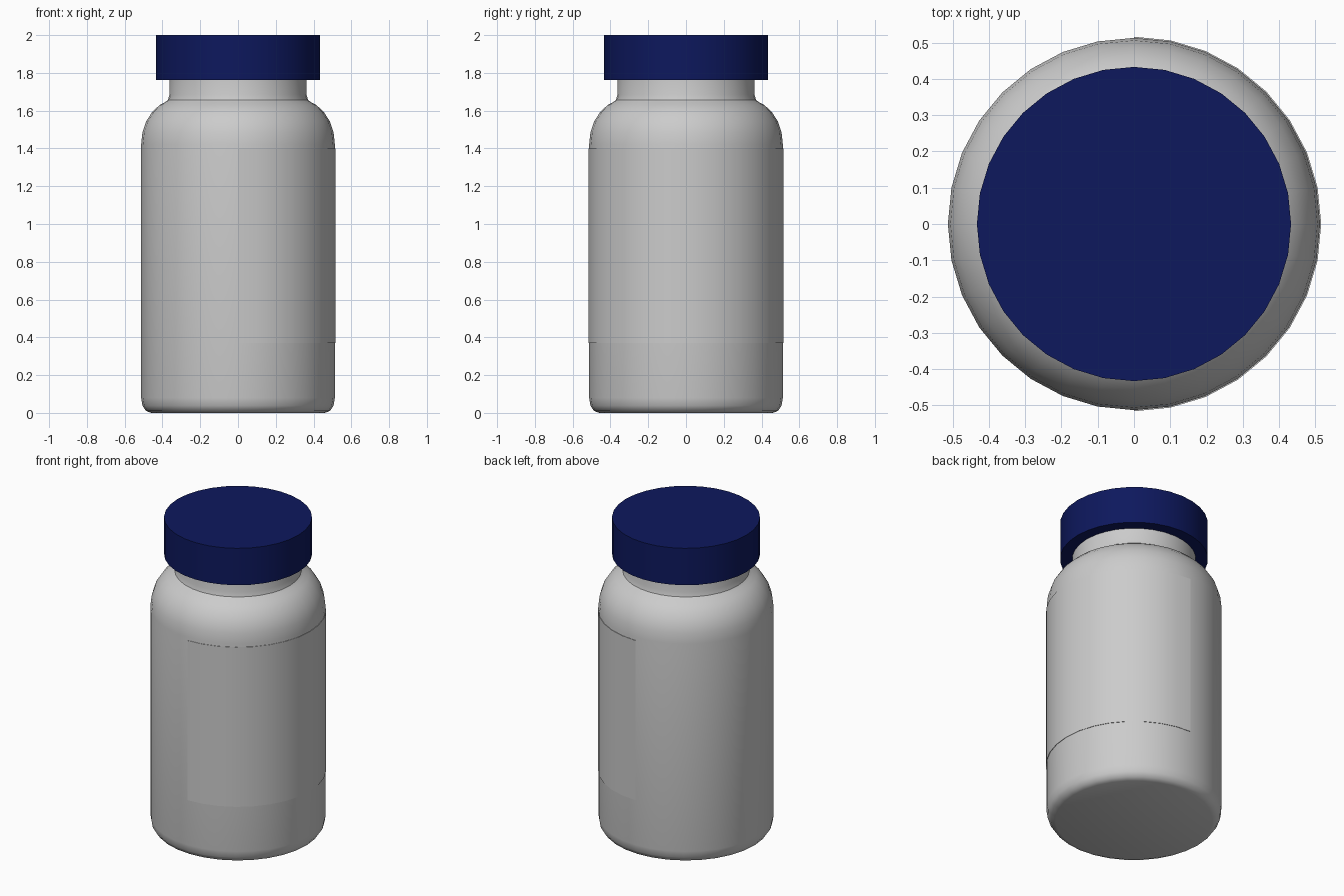
import bpy
import bmesh
from math import cos, sin, pi, radians

SIDES = 32

default_cube = bpy.data.objects.get("Cube")
if default_cube:
    bpy.data.objects.remove(default_cube, do_unlink=True)


def lathe(name, profile, start=0, steps=SIDES, closed_profile=False):
    """Turn an (r, z) profile about the z axis; full turns share their seam."""
    full = steps == SIDES
    bm = bmesh.new()
    rings = []
    for i in range(steps if full else steps + 1):
        a = start + 2 * pi * i / SIDES
        rings.append([bm.verts.new((r * cos(a), r * sin(a), z)) for r, z in profile])
    count = len(profile)
    for i in range(steps):
        a, b = rings[i], rings[(i + 1) % len(rings)]
        for j in range(count if closed_profile else count - 1):
            k = (j + 1) % count
            bm.faces.new((a[j], b[j], b[k], a[k]))
    # close the ends with flat faces
    if full and not closed_profile:
        bm.faces.new([ring[0] for ring in rings])
        bm.faces.new([ring[-1] for ring in rings])
    elif not full:
        bm.faces.new(rings[0])
        bm.faces.new(rings[-1])
    bmesh.ops.recalc_face_normals(bm, faces=bm.faces)
    mesh = bpy.data.meshes.new(name)
    bm.to_mesh(mesh)
    bm.free()
    obj = bpy.data.objects.new(name, mesh)
    bpy.context.collection.objects.link(obj)
    bpy.ops.object.select_all(action='DESELECT')
    obj.select_set(True)
    bpy.context.view_layer.objects.active = obj
    bpy.ops.object.shade_smooth_by_angle(angle=radians(35))
    return obj


# bottle: rounded base, straight wall, round shoulder, filleted neck
RADIUS = 0.513
lathe("bottle_body", [
    (0.46, 0), (0.488, 0.011), (0.506, 0.038), (RADIUS, 0.08),
    (RADIUS, 1.42), (0.506, 1.485), (0.487, 1.542), (0.455, 1.592),
    (0.415, 1.63), (0.386, 1.645), (0.371, 1.657), (0.363, 1.685),
    (0.362, 1.80),
])

# thin label wrapped around the +x half
lathe("label", [
    (RADIUS - 0.002, 0.37), (RADIUS + 0.003, 0.37),
    (RADIUS + 0.003, 1.40), (RADIUS - 0.002, 1.40),
], start=-pi / 2, steps=SIDES // 2, closed_profile=True)

# screw cap
cap = lathe("cap", [(0.433, 1.762), (0.433, 2.0)])
blue = bpy.data.materials.new("cap_blue")
blue.use_nodes = True
color = (0.004, 0.009, 0.11, 1)
blue.diffuse_color = color
blue.node_tree.nodes["Principled BSDF"].inputs["Base Color"].default_value = color
cap.data.materials.append(blue)
